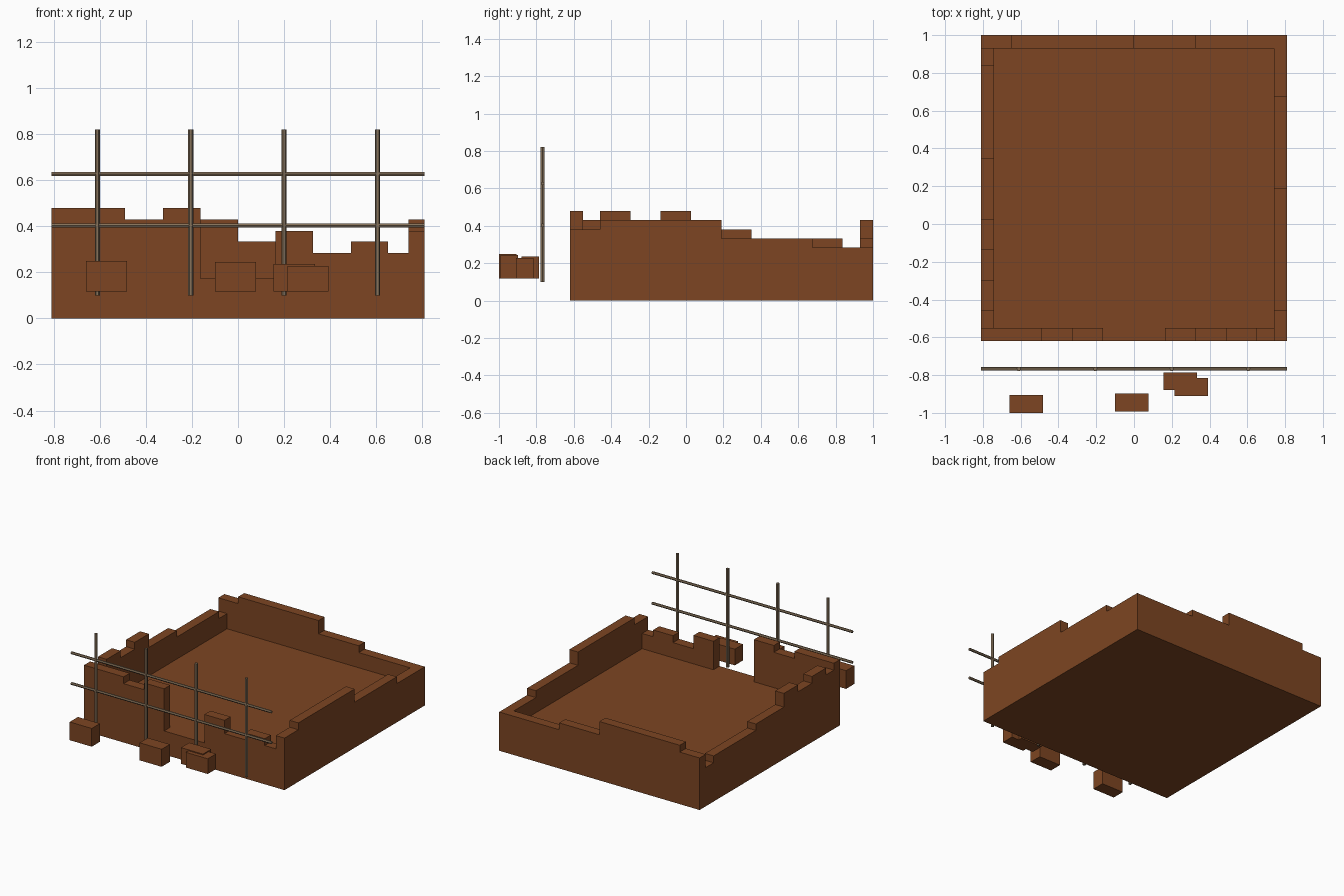
import bpy, bmesh, math
from mathutils import Vector, Matrix

if "Cube" in bpy.data.objects:
    bpy.data.objects.remove(bpy.data.objects["Cube"])


def material(name, rgb):
    m = bpy.data.materials.new(name)
    m.diffuse_color = (*rgb, 1)
    m.use_nodes = True
    m.node_tree.nodes["Principled BSDF"].inputs["Base Color"].default_value = m.diffuse_color
    return m


BROWN = material("brick_brown", (0.205, 0.060, 0.016))
WOOD = material("weathered_wood", (0.235, 0.165, 0.100))


def finish(bm, name, mat):
    bmesh.ops.recalc_face_normals(bm, faces=bm.faces[:])
    me = bpy.data.meshes.new(name)
    bm.to_mesh(me)
    bm.free()
    me.materials.append(mat)
    ob = bpy.data.objects.new(name, me)
    bpy.context.collection.objects.link(ob)
    return ob


def box(name, lo, hi, mat):
    lo, hi = Vector(lo), Vector(hi)
    bm = bmesh.new()
    bmesh.ops.create_cube(bm, size=1)
    for v in bm.verts:
        v.co = (lo + hi) / 2 + v.co * (hi - lo)
    return finish(bm, name, mat)


def stepped_wall(name, start, steps, axis, side):
    """Wall along x or y with a stepped top; steps = (end, height) pairs."""
    outline = [(start, 0.0)]
    at = start
    for end, h in steps:
        outline += [(at, h), (end, h)]
        at = end
    outline.append((at, 0.0))
    a, b = side
    place = (lambda u, z: (u, a, z)) if axis == 'x' else (lambda u, z: (a, u, z))
    bm = bmesh.new()
    face = bm.faces.new([bm.verts.new(place(u, z)) for u, z in outline])
    res = bmesh.ops.extrude_face_region(bm, geom=[face])
    move = Vector((0, b - a, 0)) if axis == 'x' else Vector((b - a, 0, 0))
    bmesh.ops.translate(bm, vec=move, verts=[
        g for g in res["geom"] if isinstance(g, bmesh.types.BMVert)])
    return finish(bm, name, BROWN)


def pole(name, p, q, radius):
    """Six-sided stick between two points."""
    p, q = Vector(p), Vector(q)
    d = q - p
    bm = bmesh.new()
    bmesh.ops.create_cone(bm, cap_ends=True, segments=6, radius1=radius,
                          radius2=radius, depth=d.length)
    turn = Matrix.Rotation(math.radians(90), 4, 'Z')
    rot = d.to_track_quat('Z', 'Y').to_matrix().to_4x4()
    bm.transform(Matrix.Translation((p + q) / 2) @ rot @ turn)
    return finish(bm, name, WOOD)


# Ruined walls with crumbling tops, and the doorway in the front
FLOOR = 0.172
stepped_wall("front_wall", -0.81, [
    (-0.49, 0.48), (-0.325, 0.43), (-0.163, 0.48), (0.163, FLOOR),
    (0.325, 0.38), (0.49, 0.283), (0.65, 0.333), (0.74, 0.283)],
    'x', (-0.62, -0.55))
stepped_wall("back_wall", -0.81, [
    (-0.65, 0.38), (0.0, 0.43), (0.325, 0.333), (0.81, 0.283)],
    'x', (0.93, 1.0))
stepped_wall("left_wall", -0.55, [
    (-0.46, 0.43), (-0.297, 0.48), (-0.135, 0.43), (0.027, 0.48),
    (0.35, 0.38), (0.838, 0.333), (0.93, 0.283)],
    'y', (-0.81, -0.74))
stepped_wall("right_wall", -0.62, [
    (-0.46, 0.38), (0.19, 0.43), (0.676, 0.333), (0.93, 0.283)],
    'y', (0.74, 0.81))

# Raised floor between the walls
box("floor", (-0.74, -0.55, 0), (0.74, 0.93, FLOOR), BROWN)

# Scaffold in front: four posts and two rails
for i, x in enumerate((-0.61, -0.205, 0.20, 0.605)):
    pole(f"scaffold_post_{i + 1}", (x, -0.767, 0.10), (x, -0.767, 0.82), 0.0115)
for i, z in enumerate((0.403, 0.627)):
    pole(f"scaffold_rail_{i + 1}", (-0.81, -0.767, z), (0.81, -0.767, z), 0.0095)

# Fallen blocks: left x, front y, top z
for i, (x, y, top) in enumerate((
        (-0.66, -1.0, 0.25), (-0.10, -0.993, 0.245),
        (0.155, -0.88, 0.235), (0.215, -0.91, 0.228))):
    box(f"rubble_block_{i + 1}", (x, y, 0.117), (x + 0.178, y + 0.095, top), BROWN)
